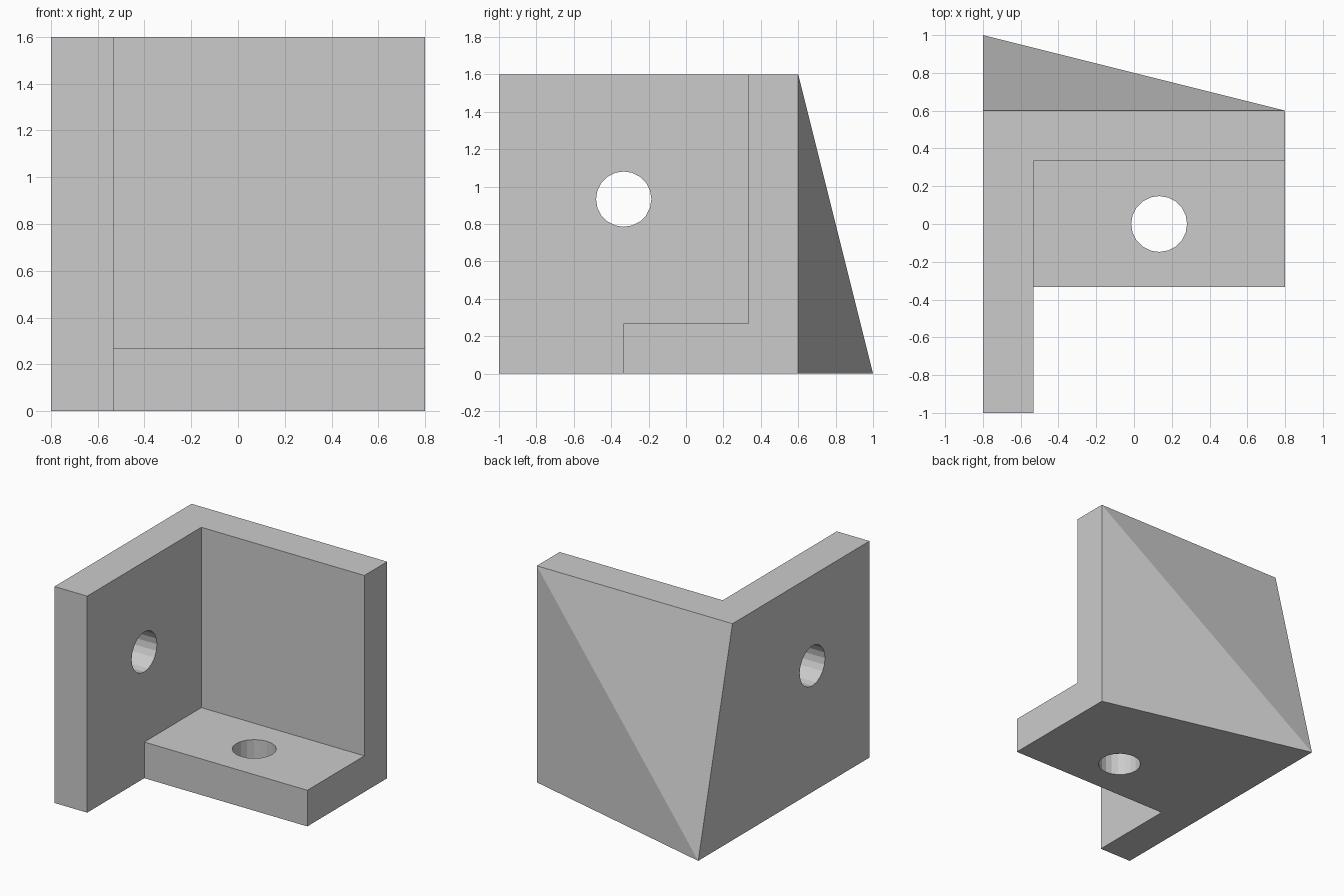
import bpy, bmesh, math
from mathutils import Matrix

if "Cube" in bpy.data.objects:
    bpy.data.objects.remove(bpy.data.objects["Cube"])

grey = bpy.data.materials.new("plain grey")
grey.diffuse_color = (0.6, 0.6, 0.6, 1)
grey.use_nodes = True
grey.node_tree.nodes["Principled BSDF"].inputs["Base Color"].default_value = grey.diffuse_color


def make_object(name, bm):
    bmesh.ops.recalc_face_normals(bm, faces=bm.faces)
    mesh = bpy.data.meshes.new(name)
    bm.to_mesh(mesh)
    bm.free()
    mesh.materials.append(grey)
    obj = bpy.data.objects.new(name, mesh)
    bpy.context.collection.objects.link(obj)
    return obj


def corners(lo, hi):
    return [(x, y, z) for x in (lo[0], hi[0]) for y in (lo[1], hi[1]) for z in (lo[2], hi[2])]


def hull(name, points):
    bm = bmesh.new()
    for p in points:
        bm.verts.new(p)
    res = bmesh.ops.convex_hull(bm, input=bm.verts)
    loose = [v for v in bm.verts if not v.link_faces]
    bmesh.ops.delete(bm, geom=loose, context='VERTS')
    bmesh.ops.dissolve_limit(bm, angle_limit=math.radians(0.5), verts=bm.verts, edges=bm.edges)
    return make_object(name, bm)


def drill(name, centre, axis):
    bm = bmesh.new()
    turn = Matrix.Rotation(math.pi / 2, 4, 'Y') if axis == 'X' else Matrix()
    bmesh.ops.create_cone(bm, cap_ends=True, segments=20, radius1=0.148, radius2=0.148,
                          depth=0.6, matrix=Matrix.Translation(centre) @ turn)
    return make_object(name, bm)


# Block with its back drawn out to a low corner point
bracket = hull("corner_bracket", corners((-0.8, -1, 0), (0.8, 0.6, 1.6)) + [(-0.8, 1, 0)])

# Space above the floor plate, space in front of it, and the bolt holes
cutters = [
    hull("upper_space_cutter", corners((-0.533, -1.5, 0.267), (1.5, 0.333, 2))),
    hull("front_space_cutter", corners((-0.533, -1.5, -0.5), (1.5, -0.333, 2))),
    drill("wall_hole_cutter", (-0.667, -0.333, 0.933), 'X'),
    drill("floor_hole_cutter", (0.133, 0, 0.133), 'Z'),
]
for cutter in cutters:
    cut = bracket.modifiers.new(cutter.name, 'BOOLEAN')
    cut.operation = 'DIFFERENCE'
    cut.solver = 'EXACT'
    cut.object = cutter
    cutter.hide_render = True
    cutter.hide_set(True)
